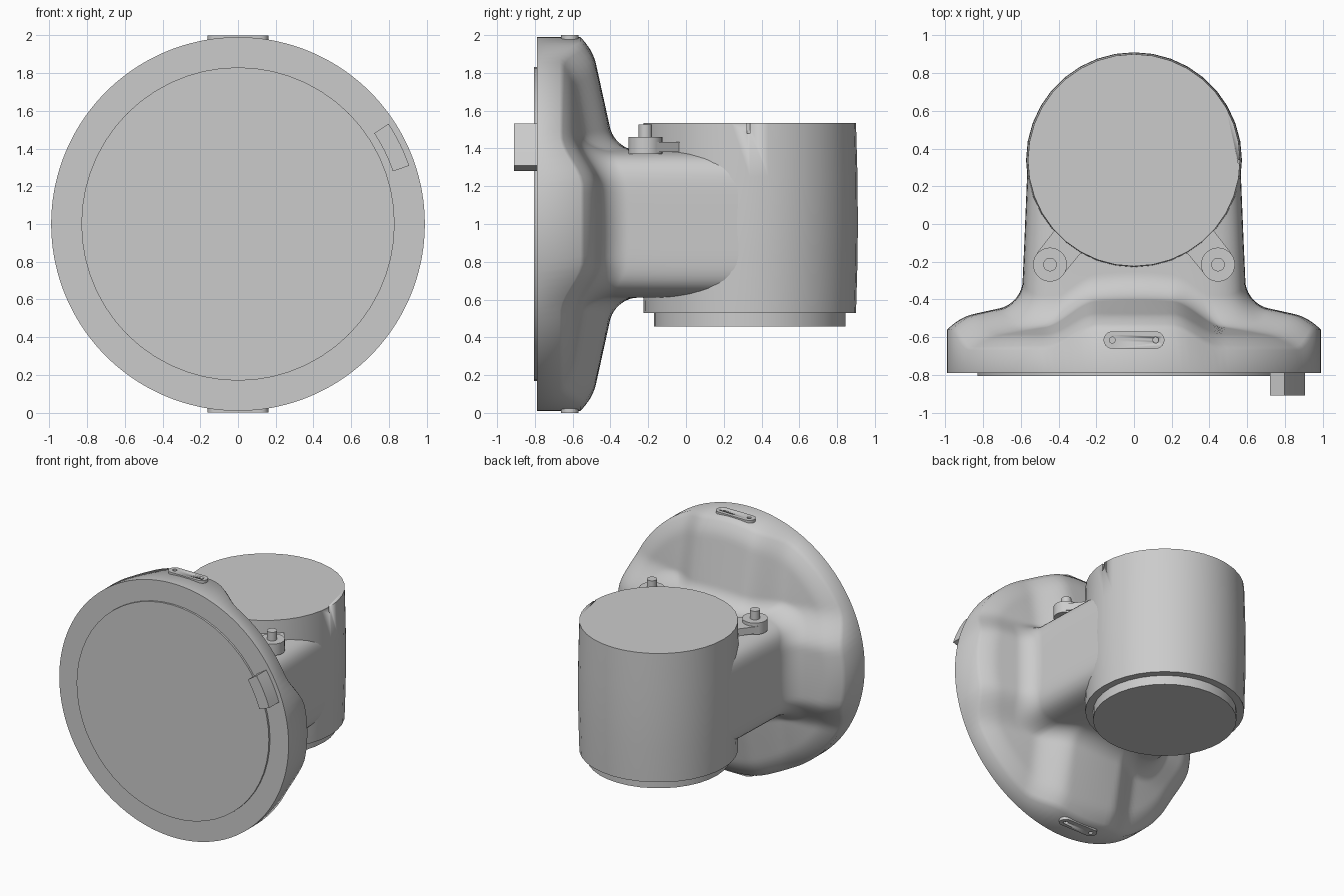
import bpy, bmesh
from math import sin, cos, pi, radians, sqrt

cube = bpy.data.objects.get("Cube")
if cube:
    bpy.data.objects.remove(cube)

grey = bpy.data.materials.new("plain grey")
grey.use_nodes = True
grey.diffuse_color = (0.6, 0.6, 0.6, 1)
grey.node_tree.nodes["Principled BSDF"].inputs["Base Color"].default_value = (0.6, 0.6, 0.6, 1)


def loft(name, rings, angle=35):
    """Skin a stack of closed rings and cap both ends."""
    bm = bmesh.new()
    loops = [[bm.verts.new(p) for p in ring] for ring in rings]
    for a, b in zip(loops, loops[1:]):
        for i in range(len(a)):
            j = (i + 1) % len(a)
            bm.faces.new((a[i], a[j], b[j], b[i]))
    bm.faces.new(loops[0])
    bm.faces.new(loops[-1])
    bmesh.ops.recalc_face_normals(bm, faces=bm.faces)
    mesh = bpy.data.meshes.new(name)
    bm.to_mesh(mesh)
    bm.free()
    mesh.materials.append(grey)
    ob = bpy.data.objects.new(name, mesh)
    bpy.context.collection.objects.link(ob)
    bpy.ops.object.select_all(action='DESELECT')
    bpy.context.view_layer.objects.active = ob
    ob.select_set(True)
    bpy.ops.object.shade_smooth_by_angle(angle=radians(angle))
    return ob


def circle(r, n, cx=0, cy=0):
    return [(cx + r * cos(2 * pi * i / n), cy + r * sin(2 * pi * i / n)) for i in range(n)]


def upright(name, outline, z0, z1):
    return loft(name, [[(x, y, z) for x, y in outline] for z in (z0, z1)])


def facing(name, outline, y0, y1):
    return loft(name, [[(x, y, z) for x, z in outline] for y in (y0, y1)])


def cut(ob, cutter):
    cutter.hide_render = True
    mod = ob.modifiers.new("cut", 'BOOLEAN')
    mod.object = cutter
    mod.solver = 'EXACT'
    bpy.context.view_layer.objects.active = ob
    bpy.ops.object.modifier_apply(modifier=mod.name)
    bpy.data.objects.remove(cutter)


# Housing: round rim, cross-shaped ridges on the back, filleted into a boxy neck
RIM, HALF_W, HALF_H, FILLET = 0.99, 0.59, 0.39, 0.12
SIDES, STEPS = 144, 32


def neck_radius(a):
    return (abs(cos(a) / HALF_W) ** 6 + abs(sin(a) / HALF_H) ** 6) ** (-1 / 6)


def back_depth(r, a):
    side = min(abs(r * cos(a)), abs(r * sin(a)))
    t = min(max((side - 0.2) / 0.27, 0), 1)
    y = -0.29 - 0.22 * r - 0.11 * t * t * (3 - 2 * t)
    y -= 2.6 * max(r - 0.85, 0) ** 2
    gap = max(FILLET - (r - neck_radius(a)), 0)
    return y + FILLET - sqrt(max(FILLET ** 2 - gap ** 2, 0))


angles = [2 * pi * i / SIDES for i in range(SIDES)]
rings = [[(RIM * cos(a), -0.79, 1 + RIM * sin(a)) for a in angles]]
for k in range(STEPS + 1):
    f = (1 - k / STEPS) ** 1.8
    ring = []
    for a in angles:
        r = neck_radius(a) + f * (RIM - neck_radius(a))
        ring.append((r * cos(a), back_depth(r, a), 1 + r * sin(a)))
    rings.append(ring)
for y, taper in ((-0.1, 0.985), (0.33, 0.955)):
    rings.append([(taper * neck_radius(a) * cos(a), y, 1 + neck_radius(a) * sin(a))
                  for a in angles])
loft("housing", rings, 50)

# Front cover disc and the raised block beside it
facing("front_cover", [(x, z + 1) for x, z in circle(0.83, 56)], -0.805, -0.78)
arc = [radians(18.8 + 14.9 * i / 6) for i in range(7)]
block = [(0.958 * cos(a), 1 + 0.958 * sin(a)) for a in arc]
block += [(0.867 * cos(a), 1 + 0.867 * sin(a)) for a in reversed(arc)]
facing("front_block", block, -0.91, -0.78)

# Upright drum, slightly barrelled, with a small notch in its top edge
DRUM_Y = 0.338
drum = loft("drum", [[(x, y, z) for x, y in circle(r, 36, 0, DRUM_Y)]
                     for z, r in ((0.53, 0.562), (0.8, 0.57), (1.0, 0.572), (1.25, 0.57), (1.535, 0.562))])
cut(drum, upright("notch_cutter", [(0.55, 0.323), (0.6, 0.323), (0.6, 0.338), (0.55, 0.338)], 1.48, 1.6))
upright("drum_base", circle(0.507, 36, 0, DRUM_Y), 0.458, 0.54)

# Fastening lugs on the neck shoulders
for s, label in ((1, "left"), (-1, "right")):
    x, y = 0.445 * s, -0.215
    upright(label + "_lug_boss", circle(0.09, 28, x, y), 1.37, 1.46)
    upright(label + "_lug_pin", circle(0.036, 20, x, y), 1.45, 1.527)
    arm = [(0.515, -0.155), (0.41, -0.02), (0.27, -0.14), (0.39, -0.285)]
    upright(label + "_lug_arm", [(s * px, py) for px, py in arm], 1.38, 1.435)

# Slotted plates on the top and bottom of the rim
PLATE_Y, PLATE_R, PLATE_X = -0.615, 0.046, 0.115
stadium = []
for i in range(24):
    a = -pi / 2 + pi * (i % 12) / 11 + (pi if i >= 12 else 0)
    stadium.append(((PLATE_X if i < 12 else -PLATE_X) + PLATE_R * cos(a), PLATE_Y + PLATE_R * sin(a)))
for z0, z1, label in ((1.96, 2.0, "top"), (0.0, 0.04, "bottom")):
    plate = upright(label + "_plate", stadium, z0, z1)
    for s in (1, -1):
        outer = 2.0 if z1 > 1 else 0.0
        cut(plate, upright("hole_cutter", circle(0.016, 16, s * PLATE_X, PLATE_Y), outer - 0.015, outer + 0.015))
